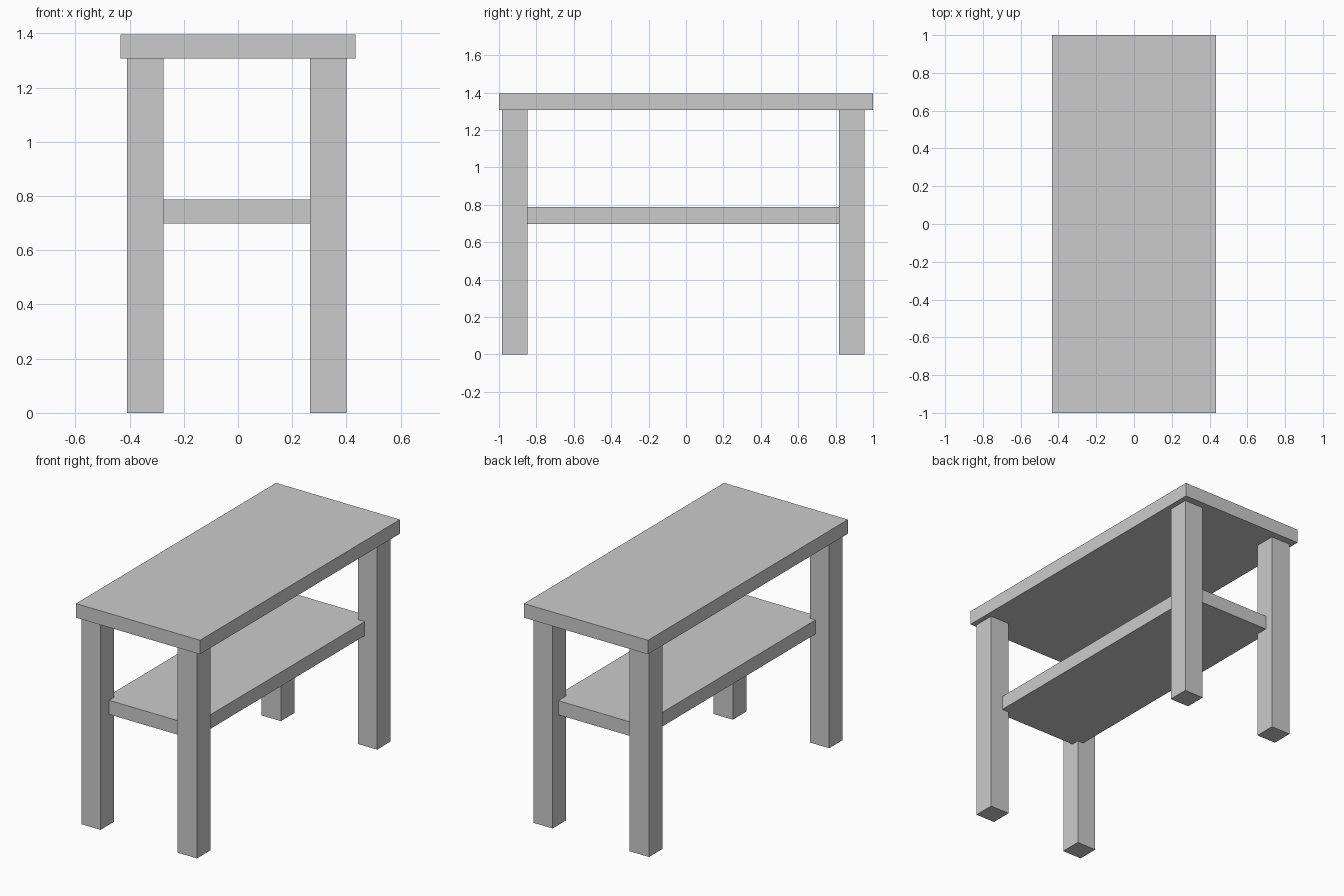
import bpy

if "Cube" in bpy.data.objects:
    bpy.data.objects.remove(bpy.data.objects["Cube"])


def box(name, x, y, z):
    """Box from (min, max) ranges on each axis."""
    bpy.ops.mesh.primitive_cube_add(size=1, location=[(a + b) / 2 for a, b in (x, y, z)])
    ob = bpy.context.object
    ob.name = name
    ob.scale = [b - a for a, b in (x, y, z)]
    bpy.ops.object.transform_apply(location=False, rotation=False, scale=True)
    return ob


# Table top
box("table_top", (-0.434, 0.434), (-1, 1), (1.307, 1.396))

# Lower shelf, its corners let into the legs
box("lower_shelf", (-0.314, 0.314), (-0.897, 0.897), (0.698, 0.787))

# Four square legs, set slightly off centre
leg_x = {"left": (-0.409, -0.274), "right": (0.266, 0.401)}
leg_y = {"front": (-0.983, -0.848), "back": (0.819, 0.954)}
for end, y in leg_y.items():
    for side, x in leg_x.items():
        box(f"{end}_{side}_leg", x, y, (0, 1.307))
